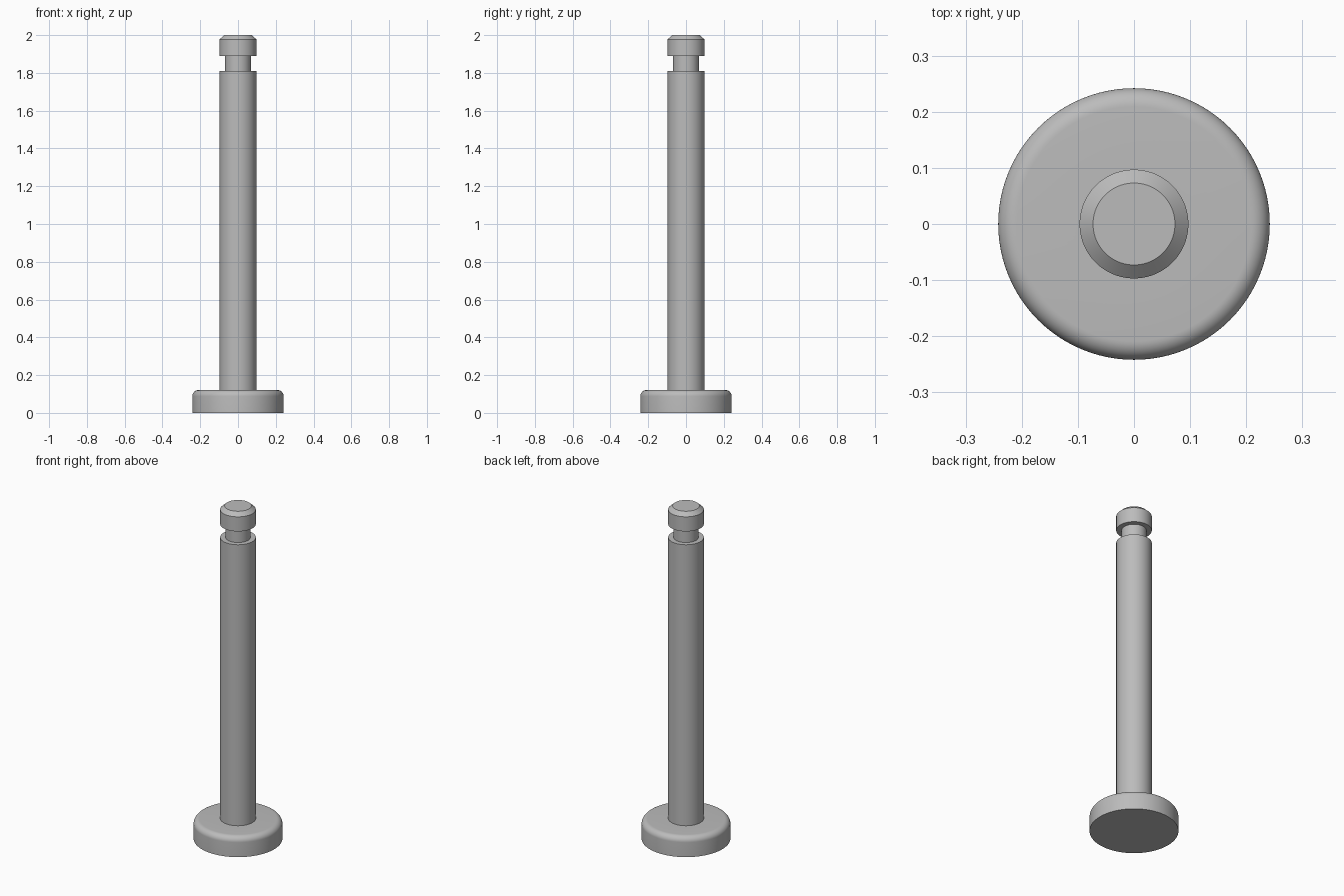
import bpy, bmesh, math

if "Cube" in bpy.data.objects:
    bpy.data.objects.remove(bpy.data.objects["Cube"])

steel = bpy.data.materials.new("plain grey")
steel.use_nodes = True
colour = (0.5, 0.5, 0.5, 1)
steel.diffuse_color = colour
steel.node_tree.nodes["Principled BSDF"].inputs["Base Color"].default_value = colour

SIDES = 96


def lathe(name, profile):
    """Turn a list of (radius, height) points around z."""
    bm = bmesh.new()
    verts = [bm.verts.new((r, 0, z)) for r, z in profile]
    edges = [bm.edges.new(pair) for pair in zip(verts, verts[1:])]
    bmesh.ops.spin(bm, geom=verts + edges, cent=(0, 0, 0), axis=(0, 0, 1),
                   angle=math.tau, steps=SIDES, use_duplicate=False)
    bmesh.ops.remove_doubles(bm, verts=bm.verts, dist=0.0001)
    bmesh.ops.recalc_face_normals(bm, faces=bm.faces)
    mesh = bpy.data.meshes.new(name)
    bm.to_mesh(mesh)
    bm.free()
    mesh.materials.append(steel)
    obj = bpy.data.objects.new(name, mesh)
    bpy.context.collection.objects.link(obj)
    bpy.ops.object.select_all(action='DESELECT')
    obj.select_set(True)
    bpy.context.view_layer.objects.active = obj
    bpy.ops.object.shade_smooth_by_angle(angle=math.radians(30))
    return obj


# Wide flange with a rounded upper rim
base_r, base_h, fillet = 0.242, 0.121, 0.033
shaft_r, neck_r, tip_r = 0.097, 0.068, 0.073
rim = [(base_r - fillet + fillet * math.cos(a), base_h - fillet + fillet * math.sin(a))
       for a in (math.pi / 2 * i / 10 for i in range(11))]
lathe("base_flange", [(0, 0), (base_r, 0)] + rim + [(shaft_r, base_h)])

# Shaft with a retaining groove and a chamfered tip
lathe("grooved_shaft", [
    (shaft_r, base_h), (shaft_r, 1.81),
    (neck_r, 1.81), (neck_r, 1.89),
    (shaft_r, 1.89), (shaft_r, 1.978),
    (tip_r, 2.0), (0, 2.0)])
